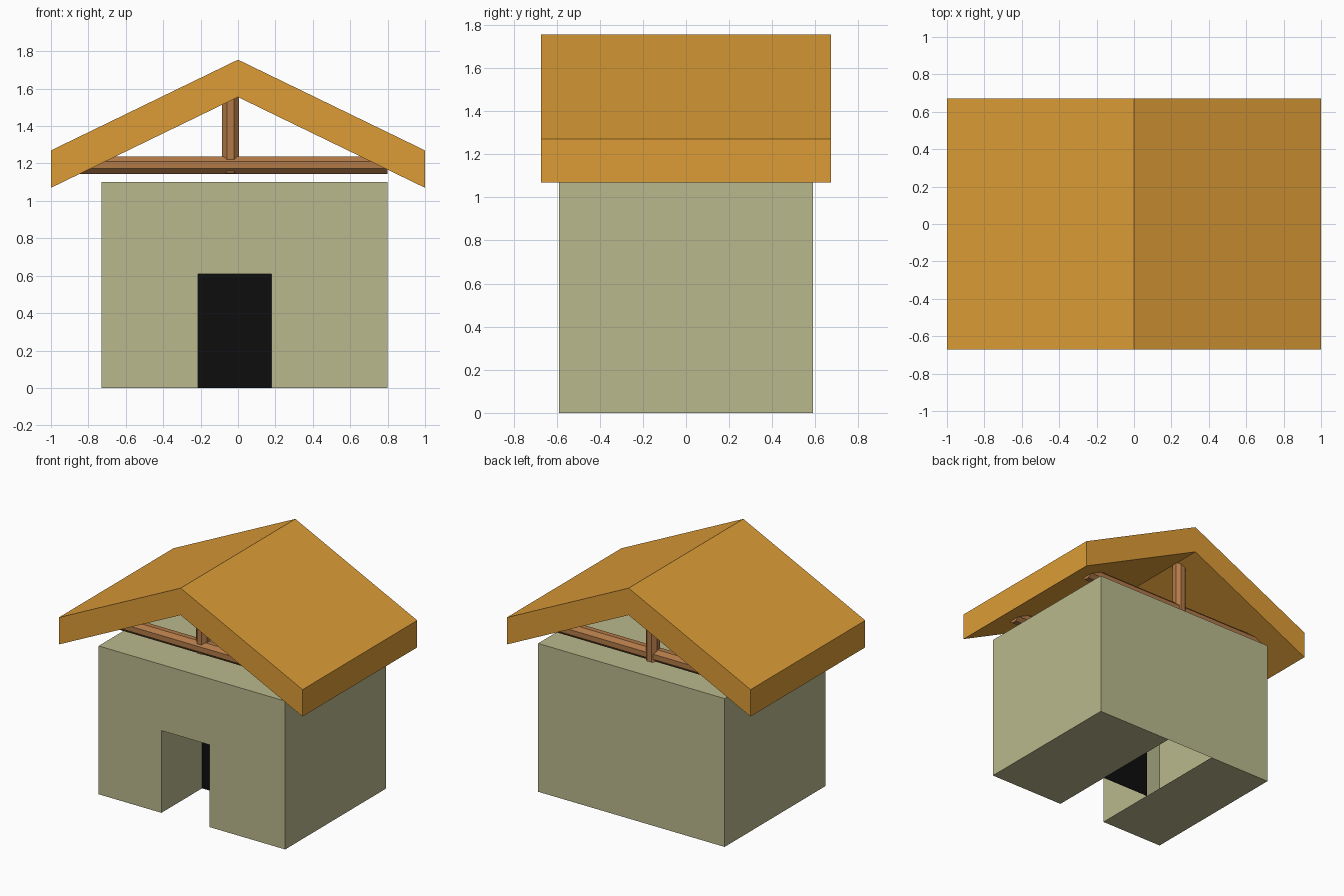
import bpy, bmesh, math
from mathutils import Matrix, Vector

if "Cube" in bpy.data.objects:
    bpy.data.objects.remove(bpy.data.objects["Cube"])


def material(name, rgb):
    # sRGB 0-255 to linear viewport colour
    mat = bpy.data.materials.new(name)
    lin = [((c / 255 + 0.055) / 1.055) ** 2.4 if c > 10 else c / 255 / 12.92 for c in rgb]
    mat.diffuse_color = (*lin, 1)
    mat.use_nodes = True
    mat.node_tree.nodes["Principled BSDF"].inputs["Base Color"].default_value = mat.diffuse_color
    return mat


def finish(name, bm, mat):
    bmesh.ops.remove_doubles(bm, verts=bm.verts, dist=1e-5)
    bmesh.ops.recalc_face_normals(bm, faces=bm.faces)
    mesh = bpy.data.meshes.new(name)
    bm.to_mesh(mesh)
    bm.free()
    mesh.materials.append(mat)
    obj = bpy.data.objects.new(name, mesh)
    bpy.context.collection.objects.link(obj)
    return obj


def add_face(bm, points):
    return bm.faces.new([bm.verts.new(p) for p in points])


def timber(name, start, end, width):
    # octagonal bar between two points, flats facing the axes
    a, b = Vector(start), Vector(end)
    r = width / 2 / math.cos(math.pi / 8)
    rot = (b - a).to_track_quat('Z', 'Y').to_matrix().to_4x4()
    m = Matrix.Translation((a + b) / 2) @ rot @ Matrix.Rotation(math.pi / 8, 4, 'Z')
    bm = bmesh.new()
    bmesh.ops.create_cone(bm, cap_ends=True, segments=8, radius1=r, radius2=r,
                          depth=(b - a).length, matrix=m)
    # align the facets so that one flat faces the front
    n = min(bm.faces, key=lambda f: f.normal.y).normal
    if n.y > -0.99:
        bmesh.ops.rotate(bm, verts=bm.verts, cent=(a + b) / 2,
                         matrix=Matrix.Rotation(math.pi / 8, 3, b - a))
    return finish(name, bm, brown)


orange = material("roof_orange", (220, 156, 55))
olive = material("wall_olive", (186, 185, 141))
brown = material("timber_brown", (178, 122, 72))
black = material("door_black", (13, 13, 13))

# Walls: hollow shell with a door passage, floor strip left open
XL, XR, Y, H = -0.73, 0.80, 0.59, 1.10
DL, DR, DH, DY = -0.215, 0.18, 0.61, -0.114
bm = bmesh.new()
front = [(XL, 0), (DL, 0), (DL, DH), (DR, DH), (DR, 0), (XR, 0), (XR, H), (XL, H)]
back = [(XL, 0), (DL, 0), (DR, 0), (XR, 0), (XR, H), (XL, H)]
add_face(bm, [(x, -Y, z) for x, z in front])
add_face(bm, [(x, Y, z) for x, z in back])
add_face(bm, [(XL, -Y, H), (XR, -Y, H), (XR, Y, H), (XL, Y, H)])
for x, d in ((XL, DL), (XR, DR)):
    add_face(bm, [(x, -Y, 0), (x, Y, 0), (x, Y, H), (x, -Y, H)])
    add_face(bm, [(x, -Y, 0), (d, -Y, 0), (d, DY, 0), (d, Y, 0), (x, Y, 0)])
    add_face(bm, [(d, -Y, 0), (d, DY, 0), (d, DY, DH), (d, -Y, DH)])
add_face(bm, [(DL, -Y, DH), (DR, -Y, DH), (DR, DY, DH), (DL, DY, DH)])
finish("house_walls", bm, olive)

# Dark panel at the end of the door passage
bm = bmesh.new()
add_face(bm, [(DL, DY, 0), (DR, DY, 0), (DR, DY, DH), (DL, DY, DH)])
finish("door_panel", bm, black)

# Gable roof extruded from a chevron profile
profile = [(-1, 1.07), (0, 1.555), (1, 1.07), (1, 1.27), (0, 1.755), (-1, 1.27)]
bm = bmesh.new()
face = add_face(bm, [(x, -0.672, z) for x, z in profile])
ext = bmesh.ops.extrude_face_region(bm, geom=[face], use_keep_orig=True)
bmesh.ops.translate(bm, vec=(0, 1.344, 0),
                    verts=[v for v in ext["geom"] if isinstance(v, bmesh.types.BMVert)])
finish("roof", bm, orange)

# Tie beams and king posts, front and back
for side, y in (("front", -0.36), ("back", 0.435)):
    timber(side + "_tie_beam", (-0.88, y, 1.191), (0.80, y, 1.191), 0.092)
    timber(side + "_king_post", (-0.04, y + 0.01, 1.15), (-0.04, y + 0.01, 1.62), 0.09)
